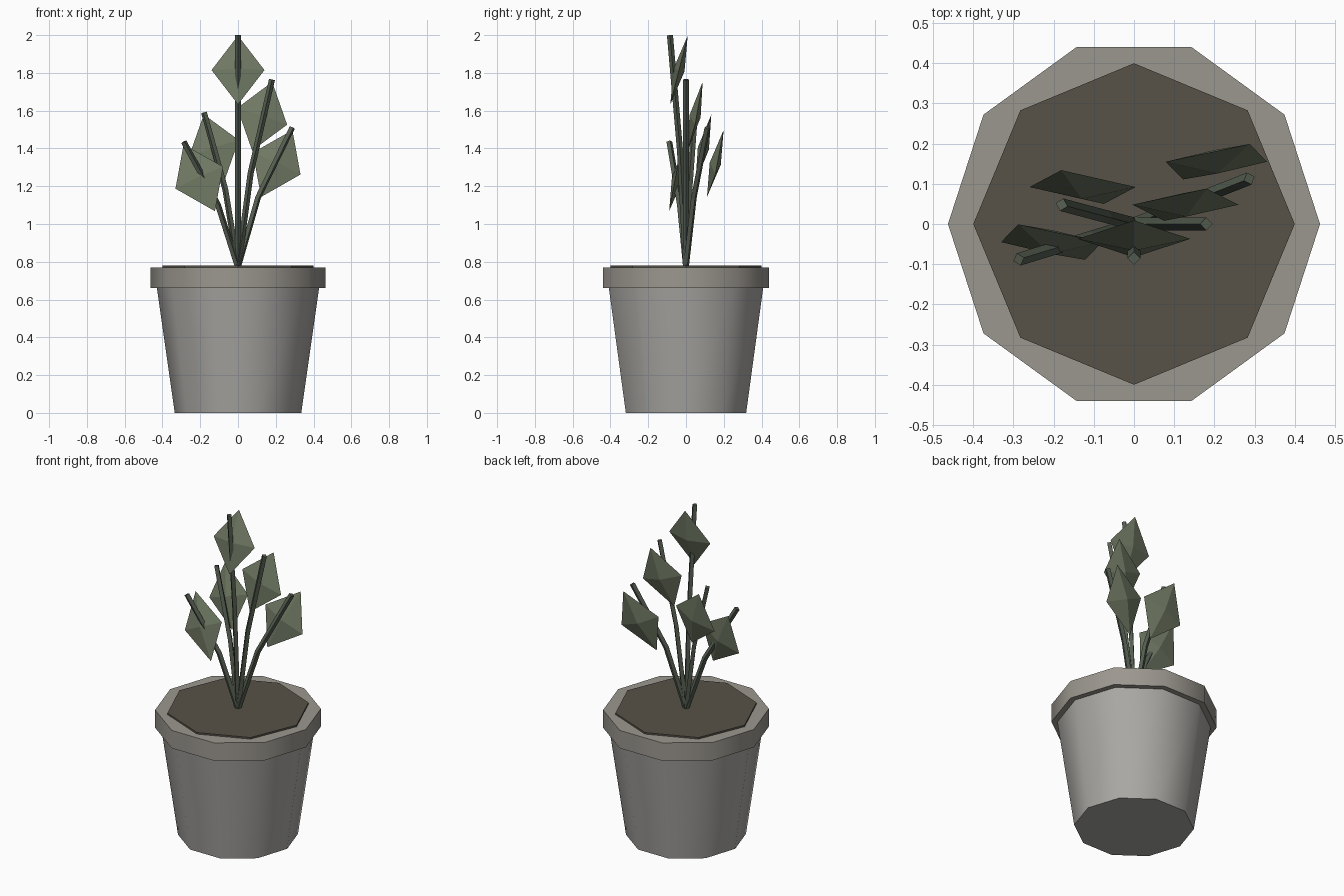
import bpy, bmesh, math
from mathutils import Vector

if "Cube" in bpy.data.objects:
    bpy.data.objects.remove(bpy.data.objects["Cube"])


def material(name, rgb):
    m = bpy.data.materials.new(name)
    m.diffuse_color = (*rgb, 1)
    m.use_nodes = True
    m.node_tree.nodes["Principled BSDF"].inputs["Base Color"].default_value = m.diffuse_color
    return m


POT = material("clay", (0.40, 0.39, 0.37))
RIM = material("rim_clay", (0.33, 0.31, 0.275))
SOIL = material("earth", (0.095, 0.085, 0.065))
STEM = material("stem_green", (0.09, 0.11, 0.08))
LEAF = material("leaf_green", (0.16, 0.19, 0.125))


def add_mesh(name, bm, mat):
    bmesh.ops.recalc_face_normals(bm, faces=bm.faces)
    me = bpy.data.meshes.new(name)
    bm.to_mesh(me)
    bm.free()
    me.materials.append(mat)
    ob = bpy.data.objects.new(name, me)
    bpy.context.collection.objects.link(ob)
    return ob


def turned(name, profile, sides, mat, smooth=False):
    """Closed turned solid from (radius, z) pairs, first corner on +x."""
    bm = bmesh.new()
    rings = []
    for r, z in profile:
        rings.append([bm.verts.new((r * math.cos(2 * math.pi * i / sides),
                                    r * math.sin(2 * math.pi * i / sides), z))
                      for i in range(sides)])
    for a, b in zip(rings, rings[1:]):
        for i in range(sides):
            j = (i + 1) % sides
            bm.faces.new((a[i], a[j], b[j], b[i]))
    bm.faces.new(rings[0])
    bm.faces.new(rings[-1])
    ob = add_mesh(name, bm, mat)
    if smooth:
        bpy.ops.object.select_all(action='DESELECT')
        ob.select_set(True)
        bpy.context.view_layer.objects.active = ob
        bpy.ops.object.shade_smooth_by_angle(angle=math.radians(40))
    return ob


def stem(name, tip):
    """Thin four-sided stalk, bent outwards at half height."""
    base, tip = Vector((0, 0, 0.77)), Vector(tip)
    mid = Vector((tip.x * 0.37, tip.y * 0.37, (base.z + tip.z) / 2))
    cu = bpy.data.curves.new(name, 'CURVE')
    cu.dimensions = '3D'
    cu.bevel_depth = 0.016
    cu.bevel_resolution = 0
    cu.use_fill_caps = True
    sp = cu.splines.new('POLY')
    sp.points.add(2)
    for p, co in zip(sp.points, (base, mid, tip)):
        p.co = (*co, 1)
    sp.use_smooth = False
    cu.materials.append(STEM)
    ob = bpy.data.objects.new(name, cu)
    bpy.context.collection.objects.link(ob)
    bpy.ops.object.select_all(action='DESELECT')
    ob.select_set(True)
    bpy.context.view_layer.objects.active = ob
    bpy.ops.object.convert(target='MESH')


def leaf(name, centre, length, width, thick=0.03):
    """Flattened octahedron spanned by half-length and half-width vectors."""
    c, u, w = Vector(centre), Vector(length), Vector(width)
    n = u.cross(w).normalized() * thick
    bm = bmesh.new()
    ring = [bm.verts.new(c + d) for d in (u, w, -u, -w)]
    for d in (n, -n):
        peak = bm.verts.new(c + d)
        for i in range(4):
            bm.faces.new((ring[i], ring[(i + 1) % 4], peak))
    add_mesh(name, bm, LEAF)


# Pot, rim band and soil
turned("pot", [(0.335, 0), (0.43, 0.665)], 10, POT, True)
turned("pot_rim", [(0.463, 0.66), (0.463, 0.715), (0.463, 0.77)], 10, RIM, True)
turned("soil", [(0.40, 0.73), (0.40, 0.78)], 8, SOIL)

# Stem tip, leaf centre, half-length and half-width for each shoot
shoots = {
    "centre": ((0, -0.085, 2.0), (0, -0.037, 1.815), (0, 0.046, 0.182), (0.14, 0, 0)),
    "inner_right": ((0.18, 0, 1.765), (0.128, 0.048, 1.57), (0.053, 0.04, 0.182), (0.132, 0, -0.044)),
    "outer_right": ((0.287, 0.113, 1.51), (0.205, 0.155, 1.32), (0.083, 0.044, 0.177), (0.126, 0, -0.058)),
    "inner_left": ((-0.18, 0.048, 1.59), (-0.128, 0.092, 1.40), (-0.053, 0.042, 0.18), (0.132, 0, 0.044)),
    "outer_left": ((-0.287, -0.088, 1.435), (-0.205, -0.045, 1.245), (-0.083, 0.044, 0.177), (0.126, 0, 0.058)),
}
for key, (tip, centre, length, width) in shoots.items():
    stem("stem_" + key, tip)
    leaf("leaf_" + key, centre, length, width)
